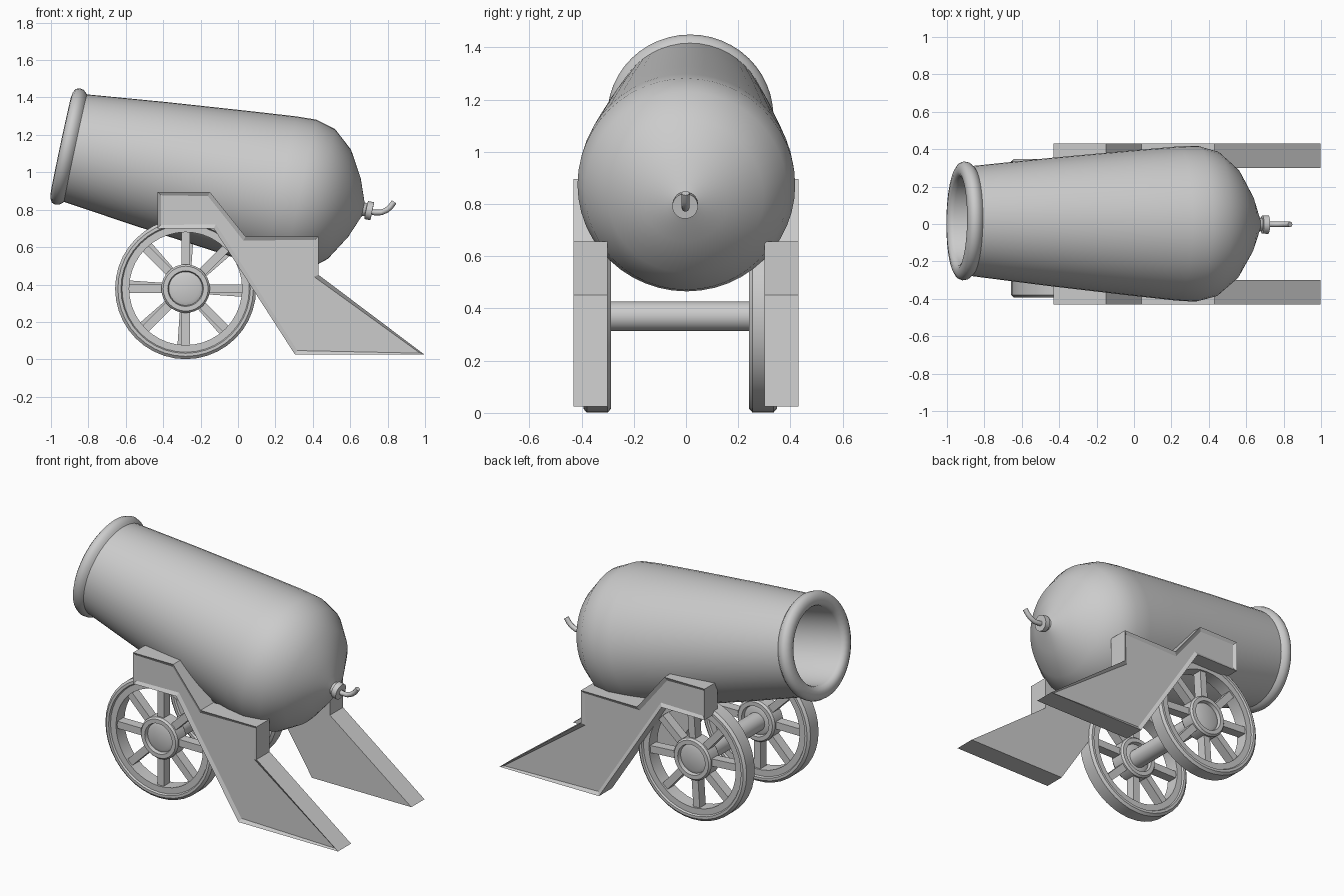
import bpy, bmesh, math
from mathutils import Matrix, Vector

if "Cube" in bpy.data.objects:
    bpy.data.objects.remove(bpy.data.objects["Cube"])


def lathe(bm, profile, seg, closed=False):
    """Spin (position along X, radius) points around the X axis."""
    rings = []
    for t, r in profile:
        if r == 0:
            rings.append([bm.verts.new((t, 0, 0))] * seg)
        else:
            rings.append([bm.verts.new((t, r * math.cos(a), r * math.sin(a)))
                          for a in (2 * math.pi * i / seg for i in range(seg))])
    pairs = list(zip(rings, rings[1:]))
    if closed:
        pairs.append((rings[-1], rings[0]))
    for a, b in pairs:
        for i in range(seg):
            j = (i + 1) % seg
            corners = list(dict.fromkeys((a[i], a[j], b[j], b[i])))
            bm.faces.new(corners)


def finish(name, bm, matrix=Matrix(), smooth=None):
    bmesh.ops.recalc_face_normals(bm, faces=bm.faces)
    mesh = bpy.data.meshes.new(name)
    bm.to_mesh(mesh)
    bm.free()
    ob = bpy.data.objects.new(name, mesh)
    bpy.context.collection.objects.link(ob)
    ob.matrix_world = matrix
    if smooth:
        bpy.ops.object.select_all(action='DESELECT')
        ob.select_set(True)
        bpy.context.view_layer.objects.active = ob
        bpy.ops.object.shade_smooth_by_angle(angle=math.radians(smooth))
    return ob


# Barrel: bore, muzzle ring, tapered body, rounded breech and knob
bm = bmesh.new()
lathe(bm, [(0.8, 0), (0.8, 0.225), (0.03, 0.23), (0.008, 0.24), (-0.002, 0.262),
           (0.002, 0.29), (0.014, 0.31), (0.033, 0.318), (0.055, 0.314),
           (0.07, 0.302), (0.078, 0.294), (0.5, 0.342), (0.95, 0.388),
           (1.2, 0.412), (1.307, 0.417), (1.415, 0.388), (1.521, 0.298),
           (1.603, 0.16), (1.635, 0.077), (1.65, 0.038), (1.665, 0.034),
           (1.667, 0.049), (1.70, 0.049), (1.70, 0)], 48)
barrel_frame = (Matrix.Translation((-0.945, 0, 1.145))
                @ Matrix.Translation((0, 0.017, 0))
                @ Matrix.Rotation(math.radians(-0.7), 4, 'Z')
                @ Matrix.Rotation(math.radians(12), 4, 'Y'))
finish("barrel", bm, barrel_frame, 50)

# Fuse: bent tube out of the knob
curve = bpy.data.curves.new("fuse", 'CURVE')
curve.dimensions = '3D'
curve.bevel_depth = 0.015
curve.bevel_resolution = 2
curve.use_fill_caps = True
spline = curve.splines.new('POLY')
path = [(0.69, 0.795), (0.73, 0.785), (0.765, 0.785), (0.795, 0.798),
        (0.815, 0.815), (0.835, 0.842)]
spline.points.add(len(path) - 1)
for p, (x, z) in zip(spline.points, path):
    p.co = (x, -0.002, z, 1)
bpy.context.collection.objects.link(bpy.data.objects.new("fuse", curve))

# Carriage cheeks: extruded outline with a recessed outer panel
outline = [(-0.43, 0.895), (-0.15, 0.895), (0.04, 0.657), (0.43, 0.657), (0.43, 0.452),
           (0.997, 0.025), (0.305, 0.025), (-0.13, 0.70), (-0.43, 0.70)]
for side, label in ((-1, "front"), (1, "back")):
    bm = bmesh.new()
    inner = bm.faces.new([bm.verts.new((x, side * 0.30, z)) for x, z in outline])
    ext = bmesh.ops.extrude_face_region(bm, geom=[inner], use_keep_orig=True)
    bmesh.ops.translate(bm, vec=(0, side * 0.13, 0),
                        verts=[v for v in ext["geom"] if isinstance(v, bmesh.types.BMVert)])
    bmesh.ops.recalc_face_normals(bm, faces=bm.faces)
    outer = max(bm.faces, key=lambda f: side * f.calc_center_median().y)
    bmesh.ops.inset_region(bm, faces=[outer], thickness=0.025, depth=-0.012)
    finish(label + "_carriage_cheek", bm)

# Wheels: rim, dished hub and eight spokes
def wheel(name, y, turn):
    bm = bmesh.new()
    half = [(0.042, 0.302), (0.042, 0.34), (0.053, 0.346), (0.053, 0.362), (0.04, 0.377)]
    lathe(bm, half + [(-t, r) for t, r in reversed(half)], 40, closed=True)
    hub = [(0.038, 0), (0.038, 0.07), (0.03, 0.09), (0.052, 0.095), (0.052, 0.12), (0.04, 0.13)]
    lathe(bm, hub + [(-t, r) for t, r in reversed(hub)], 32)
    for i in range(8):
        m = (Matrix.Rotation(i * math.pi / 4 + turn, 4, 'X')
             @ Matrix.Translation((0, 0, 0.215))
             @ Matrix.Diagonal((0.06, 0.045, 0.19, 1)))
        bmesh.ops.create_cube(bm, size=1, matrix=m)
    finish(name, bm, Matrix.Translation((-0.28, y, 0.378))
           @ Matrix.Rotation(math.pi / 2, 4, 'Z'), 30)


wheel("front_wheel", -0.34, 0)
wheel("back_wheel", 0.295, math.radians(4))

# Axle
bm = bmesh.new()
lathe(bm, [(-0.31, 0), (-0.31, 0.057), (0.27, 0.057), (0.27, 0)], 24)
finish("axle", bm, Matrix.Translation((-0.28, 0, 0.37))
       @ Matrix.Rotation(math.pi / 2, 4, 'Z'), 30)
